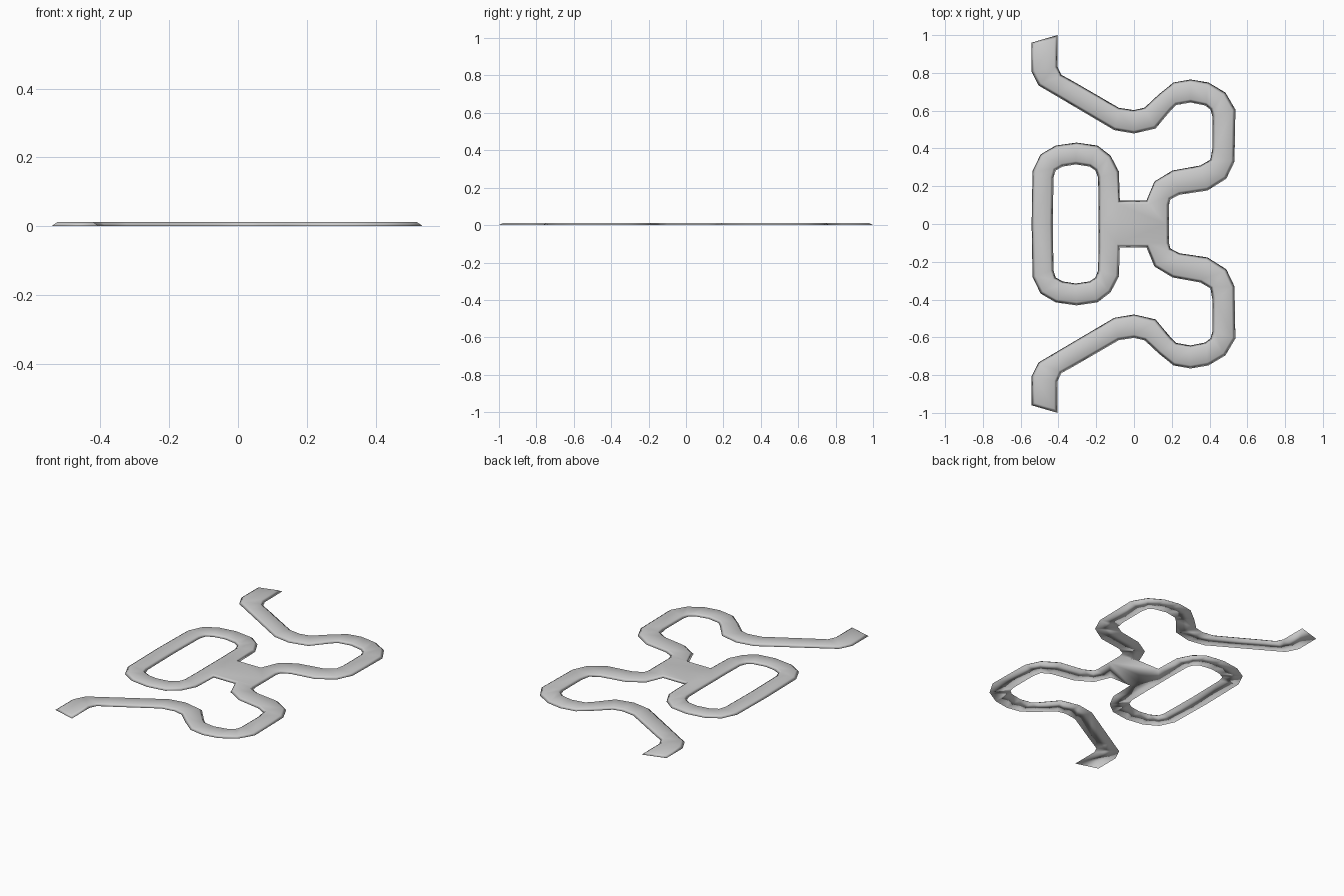
import bpy, bmesh

if "Cube" in bpy.data.objects:
    bpy.data.objects.remove(bpy.data.objects["Cube"])

H = 0.012      # thickness
EDGE = 0.017   # width of the sloped rim

# Upper half of the closed loop: outer and inner edge
loop_out = [(-.542, 0), (-.537, .28), (-.495, .368), (-.415, .415), (-.304, .431), (-.193, .415),
            (-.124, .362), (-.08, .278), (-.075, .124), (-.075, 0)]
loop_in = [(-.43, 0), (-.426, .246), (-.415, .283), (-.378, .304), (-.308, .315), (-.235, .304),
           (-.204, .283), (-.19, .246), (-.188, .124), (-.188, 0)]

# Upper winding arm: inner-bend and outer-bend edge, from the hub to the tip
arm_a = [(.066, .124), (.108, .225), (.204, .283), (.352, .31), (.405, .341), (.415, .40),
         (.415, .57), (.405, .605), (.378, .627), (.30, .643), (.225, .63), (.198, .605),
         (.114, .505), (0, .479), (-.105, .497), (-.415, .68), (-.505, .733), (-.542, .807), (-.542, .96)]
arm_b = [(.185, .10), (.193, .13), (.241, .155), (.389, .177), (.489, .24), (.532, .33),
         (.537, .606), (.484, .696), (.394, .749), (.299, .765), (.209, .749), (.13, .685),
         (.056, .616), (0, .603), (-.08, .615), (-.32, .754), (-.385, .79), (-.405, .833), (-.405, 1)]

# Hub joining loop and arms
hub = [(-.075, 0), (.185, 0), (.185, .10), (.066, .124), (-.075, .124)]

bm = bmesh.new()


def face(points, sy):
    bm.faces.new([bm.verts.new((x, y * sy, 0)) for x, y in points])


def strip(a, b, sy):
    for i in range(len(a) - 1):
        face((a[i], b[i], b[i + 1], a[i + 1]), sy)


for sy in (1, -1):
    strip(loop_out, loop_in, sy)
    strip(arm_a, arm_b, sy)
    face(hub, sy)
bmesh.ops.remove_doubles(bm, verts=bm.verts, dist=1e-4)

# Flat sheet facing up, plus a copy as the underside
for f in bm.faces:
    f.normal_update()
    if f.normal.z < 0:
        f.normal_flip()
top = bm.faces[:]
under = bmesh.ops.duplicate(bm, geom=bm.verts[:] + bm.edges[:] + top)["geom"]
bmesh.ops.reverse_faces(bm, faces=[g for g in under if isinstance(g, bmesh.types.BMFace)])

# Raised top with sloped rim
bmesh.ops.inset_region(bm, faces=top, thickness=EDGE, depth=0,
                       use_boundary=True, use_even_offset=True)
for v in {v for f in top for v in f.verts}:
    v.co.z = H
bmesh.ops.remove_doubles(bm, verts=bm.verts, dist=1e-5)

mesh = bpy.data.meshes.new("ribbon_ornament")
bm.to_mesh(mesh)
bm.free()
obj = bpy.data.objects.new("ribbon_ornament", mesh)
bpy.context.collection.objects.link(obj)
for p in mesh.polygons:
    p.use_smooth = True
